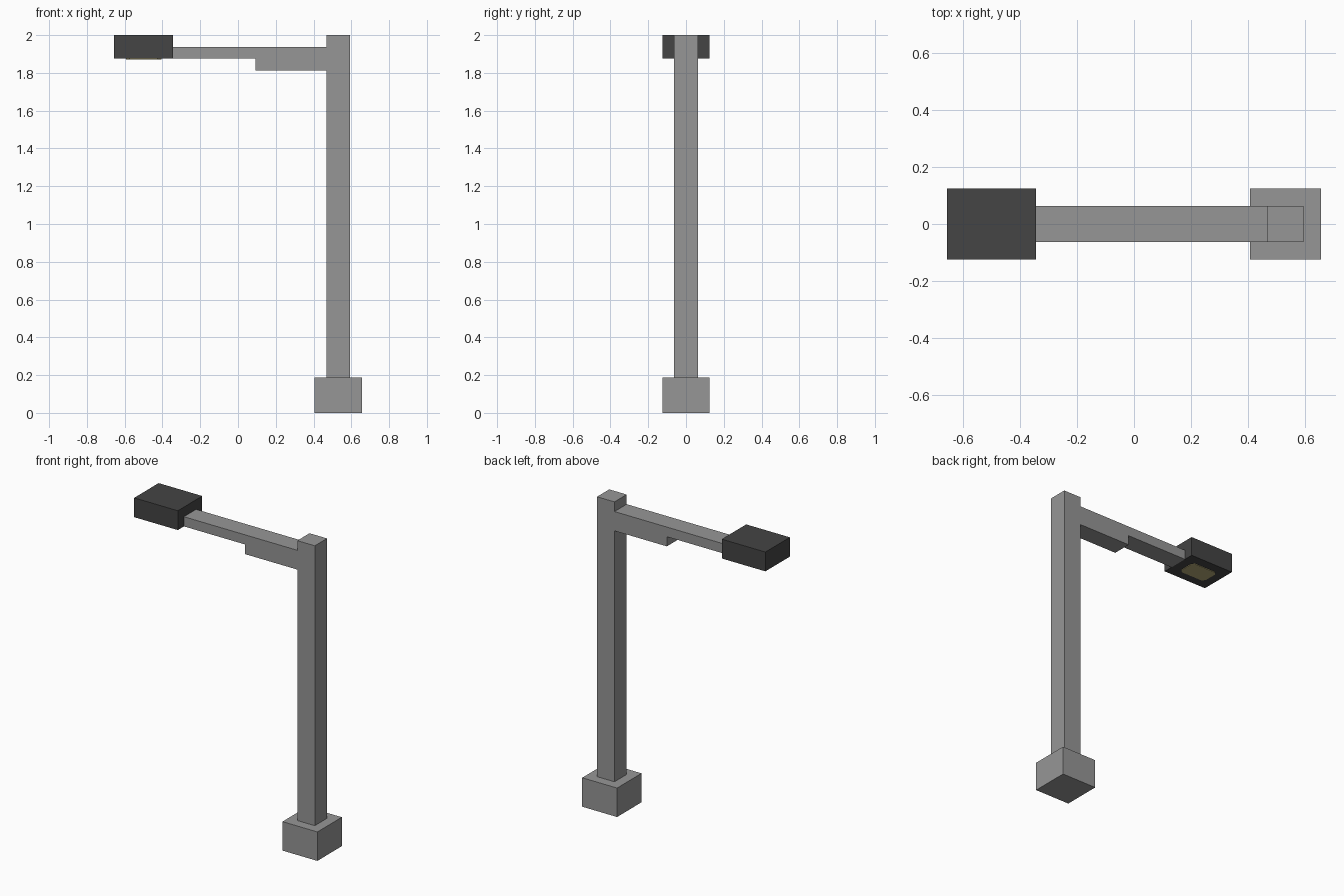
import bpy, bmesh

cube = bpy.data.objects.get("Cube")
if cube:
    bpy.data.objects.remove(cube, do_unlink=True)

U = 0.0625  # block size used for every part


def material(name, rgb):
    m = bpy.data.materials.new(name)
    m.use_nodes = True
    colour = (*rgb, 1.0)
    m.diffuse_color = colour
    bsdf = next(n for n in m.node_tree.nodes if n.type == 'BSDF_PRINCIPLED')
    bsdf.inputs["Base Color"].default_value = colour
    return m


def prism(name, outline, depth, mat):
    """Extrude a closed planar outline along the depth vector."""
    bm = bmesh.new()
    face = bm.faces.new([bm.verts.new(p) for p in outline])
    ext = bmesh.ops.extrude_face_region(bm, geom=[face], use_keep_orig=True)
    verts = [g for g in ext["geom"] if isinstance(g, bmesh.types.BMVert)]
    bmesh.ops.translate(bm, verts=verts, vec=depth)
    bmesh.ops.recalc_face_normals(bm, faces=bm.faces)
    mesh = bpy.data.meshes.new(name)
    bm.to_mesh(mesh)
    bm.free()
    mesh.materials.append(mat)
    obj = bpy.data.objects.new(name, mesh)
    bpy.context.collection.objects.link(obj)
    return obj


def box(name, x0, x1, half_y, z0, z1, mat):
    outline = [(x0, -half_y, z0), (x1, -half_y, z0), (x1, half_y, z0), (x0, half_y, z0)]
    return prism(name, outline, (0, 0, z1 - z0), mat)


grey = material("concrete grey", (0.305, 0.305, 0.305))
dark = material("dark housing", (0.058, 0.058, 0.058))
glow = material("pale yellow lamp", (0.47, 0.41, 0.19))

# Foot block
box("base", 6.5 * U, 10.5 * U, 2 * U, 0, 3 * U, grey)

# Post, arm and stepped bracket in one side profile
profile = [(7.5, 3), (9.5, 3), (9.5, 32), (7.5, 32), (7.5, 31),
           (-5.5, 31), (-5.5, 30), (1.5, 30), (1.5, 29), (7.5, 29)]
prism("post_and_arm", [(x * U, -U, z * U) for x, z in profile], (0, 2 * U, 0), grey)

# Lamp housing at the end of the arm
box("lamp_housing", -10.5 * U, -5.5 * U, 2 * U, 30 * U, 32 * U, dark)

# Lamp plate with clipped corners under the housing
c = 0.3
corners = [(1.5, 1 - c), (1.5 - c, 1), (-1.5 + c, 1), (-1.5, 1 - c),
           (-1.5, -1 + c), (-1.5 + c, -1), (1.5 - c, -1), (1.5, -1 + c)]
prism("lamp_plate", [((x - 8) * U, y * U, 30 * U - 0.004) for x, y in corners],
      (0, 0, 0.006), glow)
